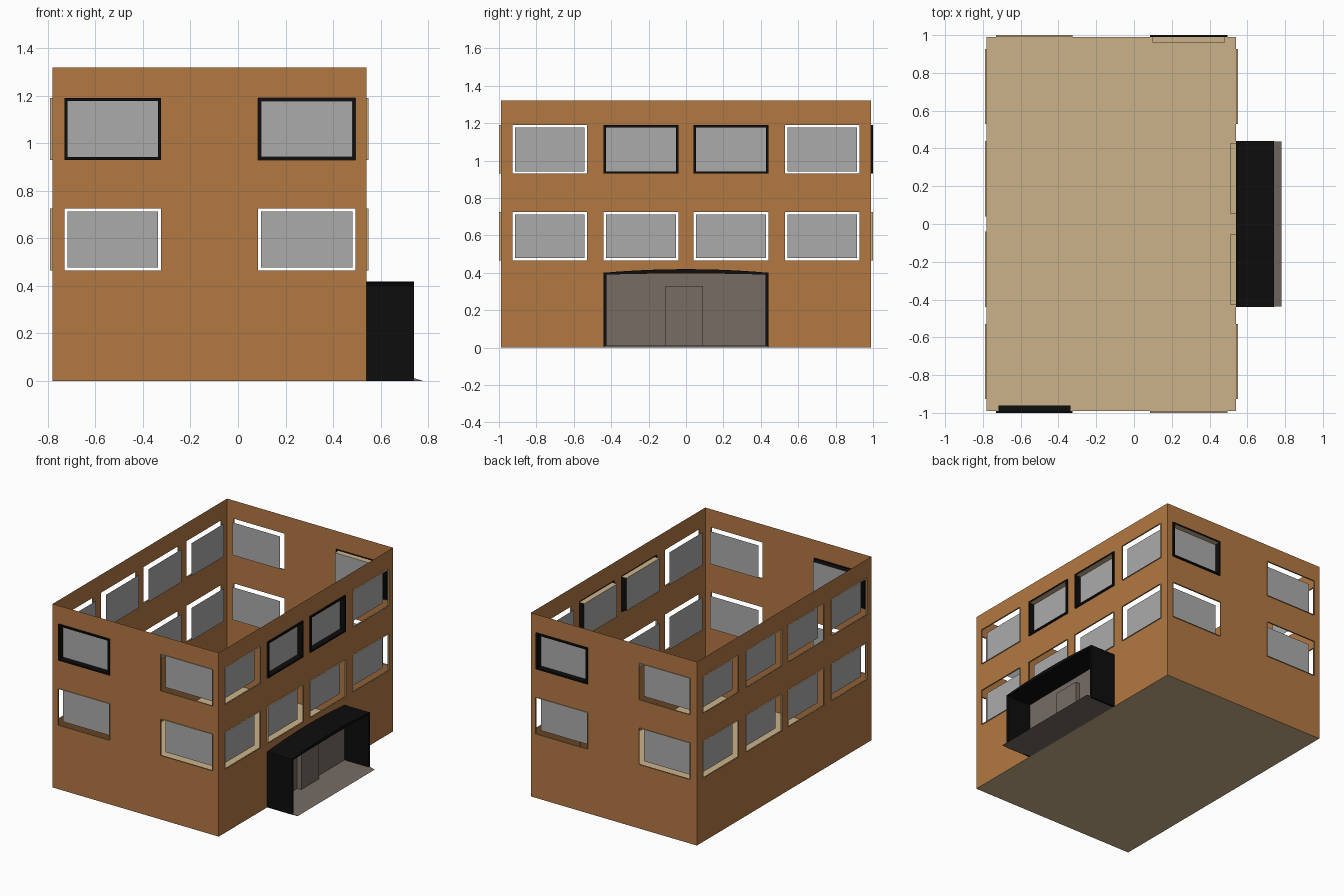
import bpy, math
from mathutils import Vector

if "Cube" in bpy.data.objects:
    bpy.data.objects.remove(bpy.data.objects["Cube"])


def mat(name, rgb):
    m = bpy.data.materials.new(name)
    m.diffuse_color = (*rgb, 1)
    m.use_nodes = True
    m.node_tree.nodes["Principled BSDF"].inputs["Base Color"].default_value = m.diffuse_color
    return m


BRICK = mat("brick_brown", (0.456, 0.188, 0.056))
TAN = mat("tan", (0.60, 0.45, 0.255))
GLASS = mat("grey_glass", (0.41, 0.41, 0.41))
BLACK = mat("black", (0.004, 0.004, 0.004))
STONE = mat("taupe", (0.181, 0.149, 0.127))

X0, X1, Y, H = -0.78, 0.54, 0.99, 1.32
OUT, DEEP, GAP = 0.01, 0.03, 0.0125
ROWS = [(0.465, 0.725), (0.93, 1.19)]


def make(name, quads, mats, idx=None):
    """Object from a list of polygons (lists of points)."""
    verts = [p for q in quads for p in q]
    faces, n = [], 0
    for q in quads:
        faces.append(list(range(n, n + len(q))))
        n += len(q)
    me = bpy.data.meshes.new(name)
    me.from_pydata(verts, [], faces)
    for m in mats:
        me.materials.append(m)
    if idx:
        for p, i in zip(me.polygons, idx):
            p.material_index = i
    ob = bpy.data.objects.new(name, me)
    bpy.context.collection.objects.link(ob)
    return ob


def rect(a, b, c, d):
    return [(a, c), (b, c), (b, d), (a, d)]


def build_wall(side, origin, along, normal, u0, u1, cols, dark):
    """Thin wall with openings, floating panes and edge frames."""
    origin, along, normal = Vector(origin), Vector(along), Vector(normal)

    def P(u, z, d=0.0):
        return origin + along * u + normal * d + Vector((0, 0, z))

    # wall sheet, leaving the openings out
    us = sorted([u0, u1] + [v for c in cols for v in c])
    zs = [0, *ROWS[0], *ROWS[1], H]
    quads = []
    for i in range(len(us) - 1):
        for j in range(len(zs) - 1):
            if i % 2 and j % 2:
                continue
            quads.append([P(u, z) for u, z in rect(us[i], us[i + 1], zs[j], zs[j + 1])])
    make(side + "_wall", quads, [BRICK])

    for c, (a, b) in enumerate(cols):
        for r, (lo, hi) in enumerate(ROWS):
            tag = f"{side}_window_{c}_{r}"
            outer = rect(a, b, lo, hi)
            inner = rect(a + GAP, b - GAP, lo + GAP, hi - GAP)
            make(tag + "_pane", [[P(u, z, -DEEP) for u, z in inner]], [GLASS])
            quads, idx = [], []
            is_dark = (c, r) in dark
            for k in range(4):
                o0, o1, i0, i1 = outer[k], outer[(k + 1) % 4], inner[k], inner[(k + 1) % 4]
                quads.append([P(*o0), P(*o1), P(*o1, OUT), P(*o0, OUT)])
                idx.append(0)
                if is_dark:  # black face ring and reveal back to the pane
                    quads.append([P(*o0, OUT), P(*o1, OUT), P(*i1, OUT), P(*i0, OUT)])
                    quads.append([P(*i0, OUT), P(*i1, OUT), P(*i1, -DEEP), P(*i0, -DEEP)])
                    idx += [0, 1 if k == 2 and side != "front" else 0]
            make(tag + "_frame", quads, [BLACK if is_dark else TAN, TAN], idx)


# four walls
END_COLS = [(-0.73, -0.325), (0.085, 0.495)]
SIDE_COLS = [(-0.927, -0.53), (-0.44, -0.04), (0.04, 0.44), (0.53, 0.927)]
build_wall("front", (0, -Y, 0), (1, 0, 0), (0, -1, 0), X0, X1, END_COLS, {(0, 1)})
build_wall("back", (0, Y, 0), (1, 0, 0), (0, 1, 0), X0, X1, END_COLS, {(1, 1)})
build_wall("right", (X1, 0, 0), (0, 1, 0), (1, 0, 0), -Y, Y, SIDE_COLS, {(1, 1), (2, 1)})
build_wall("left", (X0, 0, 0), (0, 1, 0), (-1, 0, 0), -Y, Y, SIDE_COLS, set())

# floor (the top is open)
make("floor", [[(X0, -Y, 0), (X1, -Y, 0), (X1, Y, 0), (X0, Y, 0)]], [TAN])


def extrude_x(name, profile, xa, xb, m):
    """Prism from a y-z profile."""
    n = len(profile)
    quads = [[(xb, y, z) for y, z in profile], [(xa, y, z) for y, z in reversed(profile)]]
    for k in range(n):
        (y0, z0), (y1, z1) = profile[k], profile[(k + 1) % n]
        quads.append([(xa, y0, z0), (xa, y1, z1), (xb, y1, z1), (xb, y0, z0)])
    return make(name, quads, [m])


# entrance canopy with a shallow arched top
W, XC, T = 0.44, 0.74, 0.014
for s, label in ((-1, "front"), (1, "back")):
    extrude_x("canopy_side_" + label,
              [(s * W, 0), (s * (W - T), 0), (s * (W - T), 0.393), (s * W, 0.40)], X1, XC, BLACK)
arch = [(W * (1 - k / 5), 0.40 + 0.019 * (1 - (1 - k / 5) ** 2)) for k in range(11)]
inner_arch = [((W - T) * (k / 5 - 1), 0.39 + 0.006 * (1 - (1 - k / 5) ** 2)) for k in range(11)]
extrude_x("canopy_top", arch + inner_arch, X1, XC, BLACK)

# entrance back panel and door
extrude_x("entrance_panel", rect(-W + T, W - T, 0.005, 0.393), X1 + 0.002, X1 + 0.008, STONE)
extrude_x("door", rect(-0.11, 0.09, 0.01, 0.33), X1 + 0.008, X1 + 0.04, STONE)

# porch slab sloping down to the ground at its outer edge
slab = [(X1, 0), (0.78, 0), (XC, 0.012), (X1, 0.012)]
w = W - 0.002
quads = [[(x, -w, z) for x, z in slab], [(x, w, z) for x, z in reversed(slab)]]
for k in range(4):
    (xa, za), (xb, zb) = slab[k], slab[(k + 1) % 4]
    quads.append([(xa, -w, za), (xa, w, za), (xb, w, zb), (xb, -w, zb)])
make("porch_slab", quads, [STONE])
